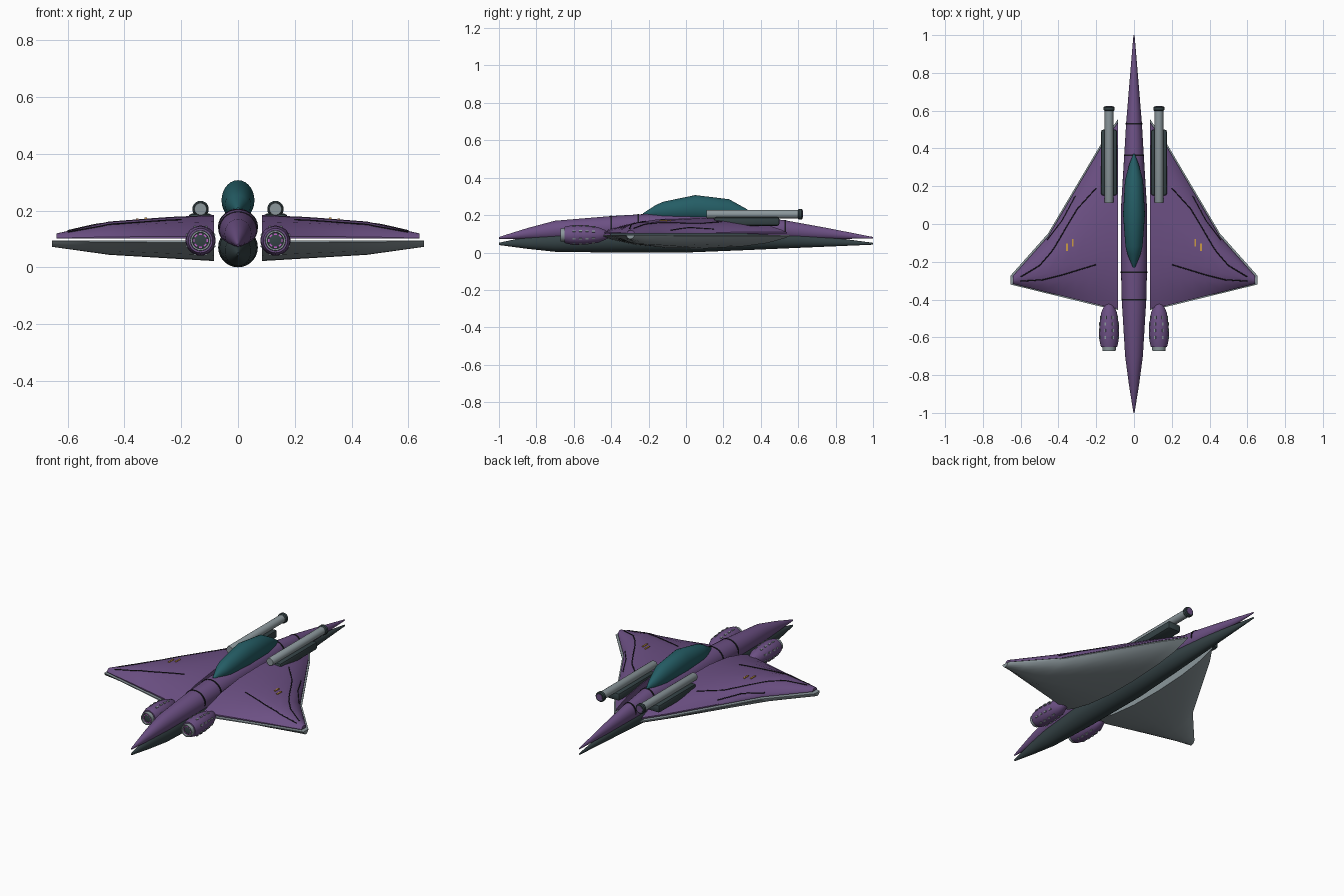
import bpy, bmesh, math
from mathutils import Matrix

cube = bpy.data.objects.get("Cube")
if cube:
    bpy.data.objects.remove(cube, do_unlink=True)


def material(name, r, g, b):
    m = bpy.data.materials.new(name)
    m.use_nodes = True
    m.diffuse_color = (r, g, b, 1)
    m.node_tree.nodes["Principled BSDF"].inputs["Base Color"].default_value = (r, g, b, 1)
    return m


PURPLE = material("purple", .15, .08, .23)
GREY = material("light grey", .26, .31, .33)
DARK = material("dark slate", .035, .055, .06)
TEAL = material("teal glass", .018, .11, .13)
LINE = material("panel line black", .01, .01, .014)
ORANGE = material("orange", .6, .32, .06)
MAGENTA = material("magenta", .55, .12, .6)
made = []


def finish(bm, name, mat):
    bmesh.ops.recalc_face_normals(bm, faces=bm.faces)
    me = bpy.data.meshes.new(name)
    bm.to_mesh(me)
    bm.free()
    me.materials.append(mat)
    ob = bpy.data.objects.new(name, me)
    bpy.context.collection.objects.link(ob)
    made.append(ob)
    return ob


def loft(name, rings, mat):
    """Skin a list of equal rings of points and cap both ends."""
    bm = bmesh.new()
    vs = [[bm.verts.new(p) for p in ring] for ring in rings]
    n = len(vs[0])
    for a, b in zip(vs, vs[1:]):
        for i in range(n):
            j = (i + 1) % n
            bm.faces.new((a[i], a[j], b[j], b[i]))
    bm.faces.new(vs[0])
    bm.faces.new(vs[-1])
    return finish(bm, name, mat)


def oval(y, half, low, high, x=0, n=28):
    mid, rz = (low + high) / 2, (high - low) / 2
    return [(x + half * math.cos(i * math.tau / n), y, mid + rz * math.sin(i * math.tau / n))
            for i in range(n)]


def body(name, stations, mat):
    return loft(name, [oval(*s) for s in stations], mat)


def lathe(name, x, z, profile, mat):
    return loft(name, [oval(y, r, z - r, z + r, x) for y, r in profile], mat)


def interp(points, t):
    for a, b in zip(points, points[1:]):
        if t <= b[0]:
            f = max(0, (t - a[0]) / (b[0] - a[0]))
            return [p + (q - p) * f for p, q in zip(a, b)]
    return list(points[-1])


def box(name, centre, size, mat, bevel=0, turn=None):
    bm = bmesh.new()
    bmesh.ops.create_cube(bm, size=1)
    bmesh.ops.scale(bm, vec=size, verts=bm.verts)
    if bevel:
        bmesh.ops.bevel(bm, geom=bm.edges[:], offset=bevel, segments=2, profile=.5, affect='EDGES')
    if turn:
        bmesh.ops.transform(bm, matrix=turn, verts=bm.verts)
    bmesh.ops.translate(bm, vec=centre, verts=bm.verts)
    return finish(bm, name, mat)


# Fuselage: two overlapping spindles with split tips (y, half width, low, high)
UPPER = [(-1, .003, .073, .083), (-.85, .027, .071, .13), (-.7, .047, .066, .17),
         (-.4, .065, .068, .195), (-.2, .07, .07, .207), (.1, .068, .07, .207),
         (.36, .052, .07, .195), (.53, .042, .07, .172), (.75, .024, .072, .132),
         (1, .003, .075, .083)]
LOWER = [(-1, .003, .04, .052), (-.85, .026, .02, .085), (-.7, .046, .004, .11),
         (-.4, .065, 0, .135), (0, .07, 0, .14), (.3, .056, .012, .13),
         (.6, .035, .025, .105), (1, .003, .042, .052)]
body("upper_hull", UPPER, PURPLE)
body("lower_hull", LOWER, DARK)
body("canopy", [(-.23, .006, .19, .21), (-.16, .035, .18, .255), (-.12, .045, .17, .272),
                (.05, .058, .165, .307), (.23, .048, .165, .285), (.32, .024, .17, .235),
                (.37, .004, .185, .2)], TEAL)

# Panel seams around the upper hull
for y in (-.4, -.255, .365, .53):
    _, w, lo, hi = interp(UPPER, y)
    body("hull_seam", [(y - .004, w + .002, lo + .01, hi + .002),
                       (y + .004, w + .002, lo + .01, hi + .002)], LINE)

# Wing plan and section
LEADING = [(.085, .555), (.165, .44), (.31, .195), (.455, -.05), (.655, -.275)]
TRAILING = [(.085, -.455), (.165, -.44), (.655, -.32)]
SECTION = [(0, .1), (.04, .3), (.12, .6), (.25, .85), (.45, 1), (.65, .97), (.82, .72),
           (.94, .35), (1, .1)]
TOP_RISE = [(.085, .083), (.25, .076), (.455, .06), (.64, .018)]
LOW_DROP = [(.085, -.072), (.455, -.05), (.655, -.022)]
TOP_BASE, LOW_BASE = .101, .094


def chord(x, inset):
    return interp(LEADING, x)[1] - inset, interp(TRAILING, x)[1] + inset * .4


def wing_top(x, y):
    le, te = chord(x, .016)
    t = min(1, max(0, (le - y) / (le - te)))
    return TOP_BASE + interp(TOP_RISE, x)[1] * interp(SECTION, t)[1]


def wing(name, side, tip, base, rise, inset, mat):
    rings = []
    for x in (.085, .125, .165, .24, .31, .38, .455, .52, .58, tip):
        le, te = chord(x, inset)
        h = interp(rise, x)[1]
        ring = [(side * x, le + (te - le) * t, base + h * f) for t, f in SECTION]
        rings.append(ring + [(side * x, te, base), (side * x, le, base)])
    loft(name, rings, mat)


def seam(name, side, points):
    cu = bpy.data.curves.new(name, 'CURVE')
    cu.dimensions = '3D'
    cu.bevel_depth = .0028
    cu.bevel_resolution = 1
    sp = cu.splines.new('POLY')
    steps = 20
    sp.points.add(steps)
    for i in range(steps + 1):
        x = points[0][0] + (points[-1][0] - points[0][0]) * i / steps
        y = interp(points, x)[1]
        sp.points[i].co = (side * x, y, wing_top(x, y) + .0005, 1)
    cu.materials.append(LINE)
    bpy.context.collection.objects.link(bpy.data.objects.new(name, cu))


for side, tag in ((1, "left"), (-1, "right")):
    # Wings
    wing(tag + "_upper_wing", side, .64, TOP_BASE, TOP_RISE, .016, PURPLE)
    wing(tag + "_lower_wing", side, .655, LOW_BASE, LOW_DROP, 0, GREY)
    seam(tag + "_leading_seam", side, [(.2, .19), (.3, .08), (.36, -.02), (.43, -.14),
                                       (.5, -.22), (.6, -.28)])
    seam(tag + "_trailing_seam", side, [(.2, -.215), (.38, -.27), (.48, -.295), (.6, -.303)])
    seam(tag + "_edge_seam", side, [(.31, .15), (.38, .02), (.46, -.085)])
    for x, y in ((.325, -.1), (.355, -.122)):
        box(tag + "_wing_mark", (side * x, y, wing_top(x, y) + .001), (.009, .04, .006), ORANGE)

    # Engine pod with nozzle, glow bars and studs
    ex, ez = side * .132, .094
    pod = [(-.65, .043), (-.62, .05), (-.58, .053), (-.53, .051), (-.47, .042), (-.43, .025),
           (-.405, .006)]
    lathe(tag + "_engine_pod", ex, ez, pod, PURPLE)
    lathe(tag + "_nozzle", ex, ez, [(-.64, .037), (-.672, .035), (-.672, .029), (-.652, .027)], GREY)
    lathe(tag + "_nozzle_core", ex, ez, [(-.65, .028), (-.66, .028), (-.664, .012)], DARK)
    for k in range(8):
        a = k * math.tau / 8
        box(tag + "_glow_bar", (ex + .023 * math.cos(a), -.661, ez + .023 * math.sin(a)),
            (.005, .008, .011), MAGENTA, turn=Matrix.Rotation(-a, 4, 'Y'))
        for y in (-.6, -.565, -.53, -.495):
            a2, r = a + math.pi / 8, interp(pod, y)[1]
            box(tag + "_pod_stud", (ex + r * math.cos(a2), y, ez + r * math.sin(a2)),
                (.008, .016, .008), GREY, turn=Matrix.Rotation(-a2, 4, 'Y'))

    # Cannon: mount, barrel and muzzle
    cx, cz = side * .132, .205
    box(tag + "_cannon_mount", (cx, .325, .166), (.085, .35, .046), DARK, bevel=.012)
    lathe(tag + "_cannon_barrel", cx, cz, [(.11, .021), (.115, .023), (.605, .023)], GREY)
    lathe(tag + "_muzzle", cx, cz, [(.598, .024), (.604, .029), (.618, .029), (.623, .025)], DARK)
    lathe(tag + "_muzzle_bore", cx, cz, [(.62, .019), (.625, .019)], PURPLE)

bpy.ops.object.select_all(action='DESELECT')
for ob in made:
    ob.select_set(True)
bpy.context.view_layer.objects.active = made[0]
bpy.ops.object.shade_smooth_by_angle(angle=math.radians(35))
